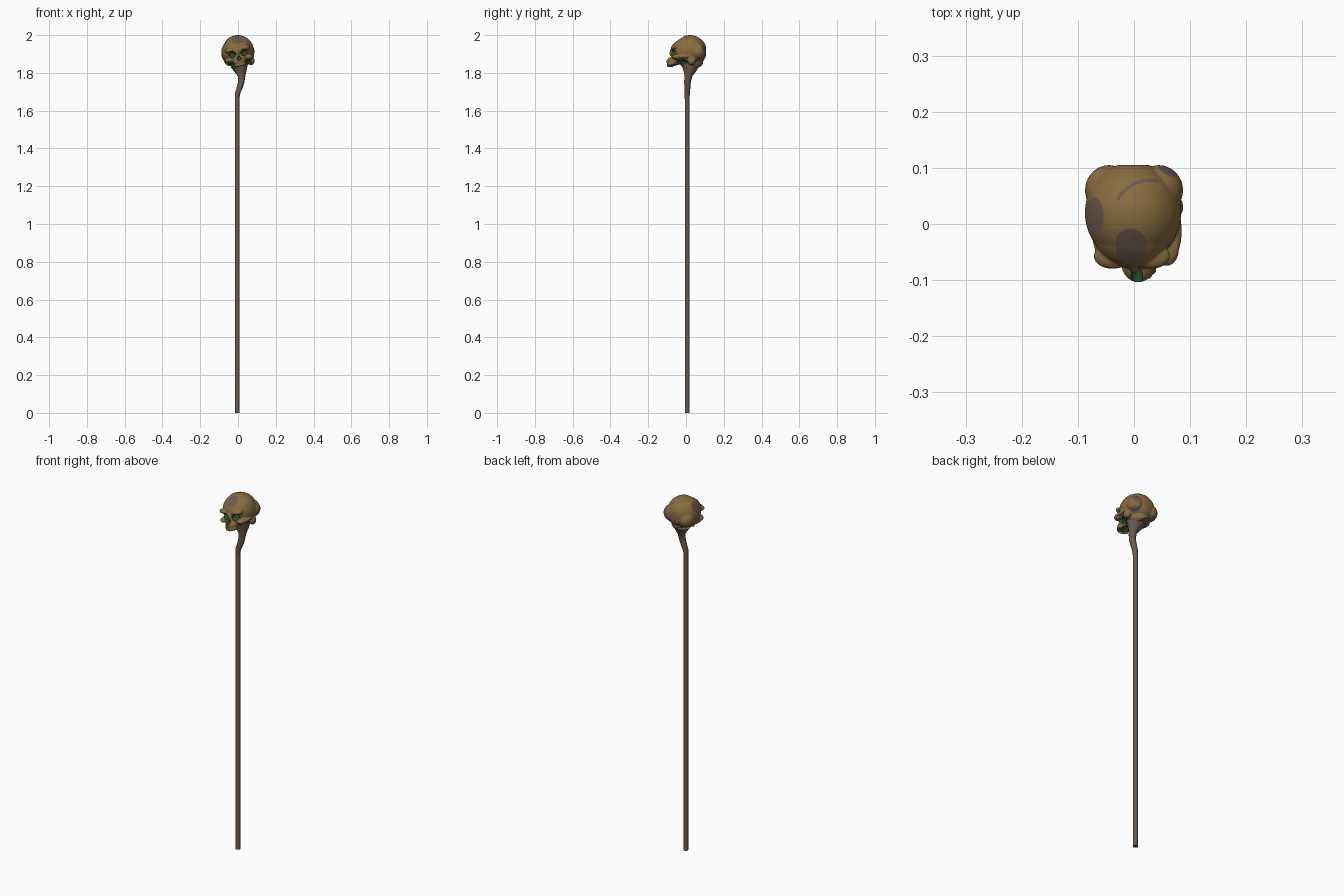
import bpy, bmesh, math
from mathutils import Matrix, Vector

if "Cube" in bpy.data.objects:
    bpy.data.objects.remove(bpy.data.objects["Cube"])


def material(name, rgb):
    m = bpy.data.materials.new(name)
    m.diffuse_color = (*rgb, 1)
    m.use_nodes = True
    m.node_tree.nodes["Principled BSDF"].inputs["Base Color"].default_value = m.diffuse_color
    return m


MATS = [material("aged_bone", (0.25, 0.15, 0.048)),
        material("grey_brown", (0.15, 0.105, 0.08)),
        material("dark_green", (0.015, 0.085, 0.035))]
BONE, BROWN, GREEN = 0, 1, 2

# The skull leans a little sideways on the staff
POSE = Matrix.Translation((0, 0, 1.905)) @ Matrix.Rotation(math.radians(-10), 4, 'Y')


def activate(ob):
    bpy.ops.object.select_all(action='DESELECT')
    ob.select_set(True)
    bpy.context.view_layer.objects.active = ob


def apply(ob, kind, **props):
    activate(ob)
    m = ob.modifiers.new(kind, kind)
    for k, v in props.items():
        setattr(m, k, v)
    bpy.ops.object.modifier_apply(modifier=m.name)


def smooth(ob, angle):
    activate(ob)
    bpy.ops.object.shade_smooth_by_angle(angle=math.radians(angle))


def blob(name, balls, mat):
    """Ellipsoids (centre, radii) fused into one closed mesh."""
    bm = bmesh.new()
    for c, r in balls:
        bmesh.ops.create_icosphere(bm, subdivisions=4, radius=1,
                                   matrix=POSE @ Matrix.Translation(c) @ Matrix.Diagonal((*r, 1)))
    me = bpy.data.meshes.new(name)
    bm.to_mesh(me)
    bm.free()
    ob = bpy.data.objects.new(name, me)
    bpy.context.collection.objects.link(ob)
    apply(ob, 'REMESH', mode='VOXEL', voxel_size=0.0026)
    apply(ob, 'SMOOTH', factor=0.5, iterations=4)
    ob.data.materials.clear()
    for m in MATS:
        ob.data.materials.append(m)
    for p in ob.data.polygons:
        p.material_index = mat
    return ob


def pair(c, r):
    return [((s * c[0], c[1], c[2]), r) for s in (-1, 1)]


# Skull: cranium, forehead, occiput, face and upper jaw
balls = [((0, .02, .01), (.086, .09, .085)),
         ((0, -.01, .015), (.072, .068, .065)),
         ((-.01, .03, -.048), (.06, .06, .044)),
         ((0, -.045, -.02), (.05, .035, .04)),
         ((0, -.065, -.045), (.032, .039, .025)),
         ((0, -.072, .002), (.01, .015, .024))]
balls += pair((.045, .06, 0), (.043, .045, .045))
balls += pair((.035, -.057, .022), (.034, .023, .014))
balls += pair((.053, -.045, -.03), (.023, .03, .015))
balls += pair((.07, -.012, -.03), (.011, .04, .01))
balls += pair((.06, .03, -.05), (.02, .022, .025))
# Upper teeth around the jaw arc
for i in range(8):
    a = math.radians(-77 + 22 * i)
    balls.append(((.028 * math.sin(a), -.065 - .032 * math.cos(a), -.062), (.006, .006, .011)))
skull = blob("skull", balls, BONE)

# Chipped planes: normal, distance from the cranium centre, colour
bm = bmesh.new()
bm.from_mesh(skull.data)
centre = Vector((0, .02, 1.915))
for n, d, mat in [((-.82, -.05, .5), .081, BROWN),
                  ((-.05, -.57, .8), .082, BROWN),
                  ((.45, .85, .35), .092, BROWN),
                  ((-.35, .3, -.9), .083, BROWN),
                  ((0, 1, 0), .085, BONE),
                  ((1, -.1, .2), .085, BONE)]:
    n = Vector(n).normalized()
    cut = bmesh.ops.bisect_plane(bm, geom=bm.verts[:] + bm.edges[:] + bm.faces[:],
                                 plane_co=centre + n * d, plane_no=n, clear_outer=True)
    rim = [e for e in cut['geom_cut'] if isinstance(e, bmesh.types.BMEdge)]
    if rim:
        for f in bmesh.ops.holes_fill(bm, edges=rim, sides=0)['faces']:
            f.material_index = mat
bmesh.ops.recalc_face_normals(bm, faces=bm.faces[:])
# Stained underside and the curved crack over the crown
for f in bm.faces:
    c = f.calc_center_median()
    ang = math.degrees(math.atan2(c.y - .01, c.x - .03))
    crack = c.z > 1.93 and abs(math.hypot(c.x - .03, c.y - .01) - .068) < .003 and 80 < ang < 150
    if crack or (f.normal.z < -.55 and c.y > 0):
        f.material_index = BROWN
bm.to_mesh(skull.data)
bm.free()

# Hollows: temples in bone, sockets, nose and mouth in green
temples = blob("temple_cutter", pair((.098, -.04, -.005), (.024, .034, .02)), BONE)
hollows = pair((.034, -.083, -.003), (.021, .042, .018))
hollows += pair((.05, -.028, -.062), (.032, .042, .019))
hollows += [((0, -.1, -.027), (.011, .032, .015)), ((0, -.05, -.076), (.022, .038, .02))]
sockets = blob("socket_cutter", hollows, GREEN)
for cutter in (temples, sockets):
    apply(skull, 'BOOLEAN', object=cutter, operation='DIFFERENCE', solver='EXACT')
    bpy.data.objects.remove(cutter)
smooth(skull, 35)

# Neck: bent root that flares into the skull base
path = [(-.004, .006, 1.66, .0125), (-.003, .006, 1.69, .0145), (.008, .007, 1.72, .016),
        (.017, .008, 1.75, .0175), (.019, .012, 1.785, .021), (.015, .018, 1.81, .033),
        (.008, .022, 1.84, .048)]
cu = bpy.data.curves.new("neck", 'CURVE')
cu.dimensions = '3D'
cu.bevel_depth = 1
cu.bevel_resolution = 3
cu.use_fill_caps = True
sp = cu.splines.new('POLY')
sp.points.add(len(path) - 1)
for p, (x, y, z, r) in zip(sp.points, path):
    p.co = (x, y, z, 1)
    p.radius = r
neck = bpy.data.objects.new("neck", cu)
bpy.context.collection.objects.link(neck)
activate(neck)
bpy.ops.object.convert(target='MESH')
neck = bpy.context.object
neck.data.materials.clear()
neck.data.materials.append(MATS[BROWN])
smooth(neck, 50)

# Shaft: long straight pole
bpy.ops.mesh.primitive_cylinder_add(vertices=12, radius=.0125, depth=1.68, location=(-.004, .006, .84))
shaft = bpy.context.object
shaft.name = "shaft"
shaft.data.materials.append(MATS[BROWN])
smooth(shaft, 40)
